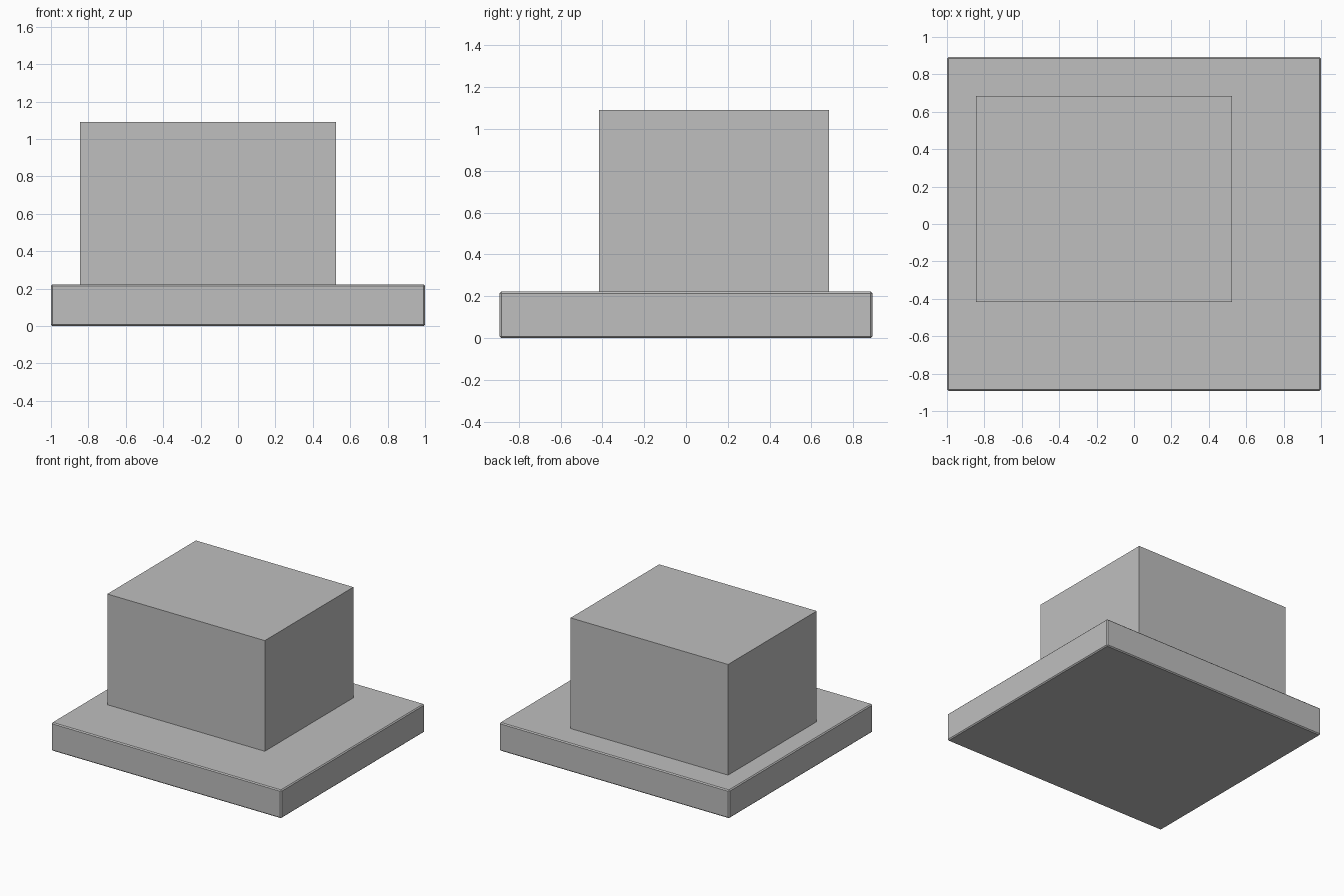
import bpy

default_cube = bpy.data.objects.get("Cube")
if default_cube:
    bpy.data.objects.remove(default_cube, do_unlink=True)

# Single plain grey
grey = bpy.data.materials.new("light_grey")
grey.use_nodes = True
colour = (0.52, 0.52, 0.52, 1)
grey.diffuse_color = colour
grey.node_tree.nodes["Principled BSDF"].inputs["Base Color"].default_value = colour


def box(name, low, high):
    """Box spanning two opposite corners."""
    centre = [(a + b) / 2 for a, b in zip(low, high)]
    bpy.ops.mesh.primitive_cube_add(size=1, location=centre)
    obj = bpy.context.object
    obj.name = name
    obj.dimensions = [b - a for a, b in zip(low, high)]
    bpy.ops.object.transform_apply(location=False, rotation=False, scale=True)
    obj.data.materials.append(grey)
    return obj


# Wide slab with a fine chamfer on its edges
base = box("base_slab", (-1, -0.892, 0), (1, 0.892, 0.222))
bevel = base.modifiers.new("edge_chamfer", "BEVEL")
bevel.width = 0.008
bevel.segments = 1

# Sharp-edged block, set off-centre on the slab
box("upper_block", (-0.845, -0.417, 0.222), (0.525, 0.684, 1.092))
